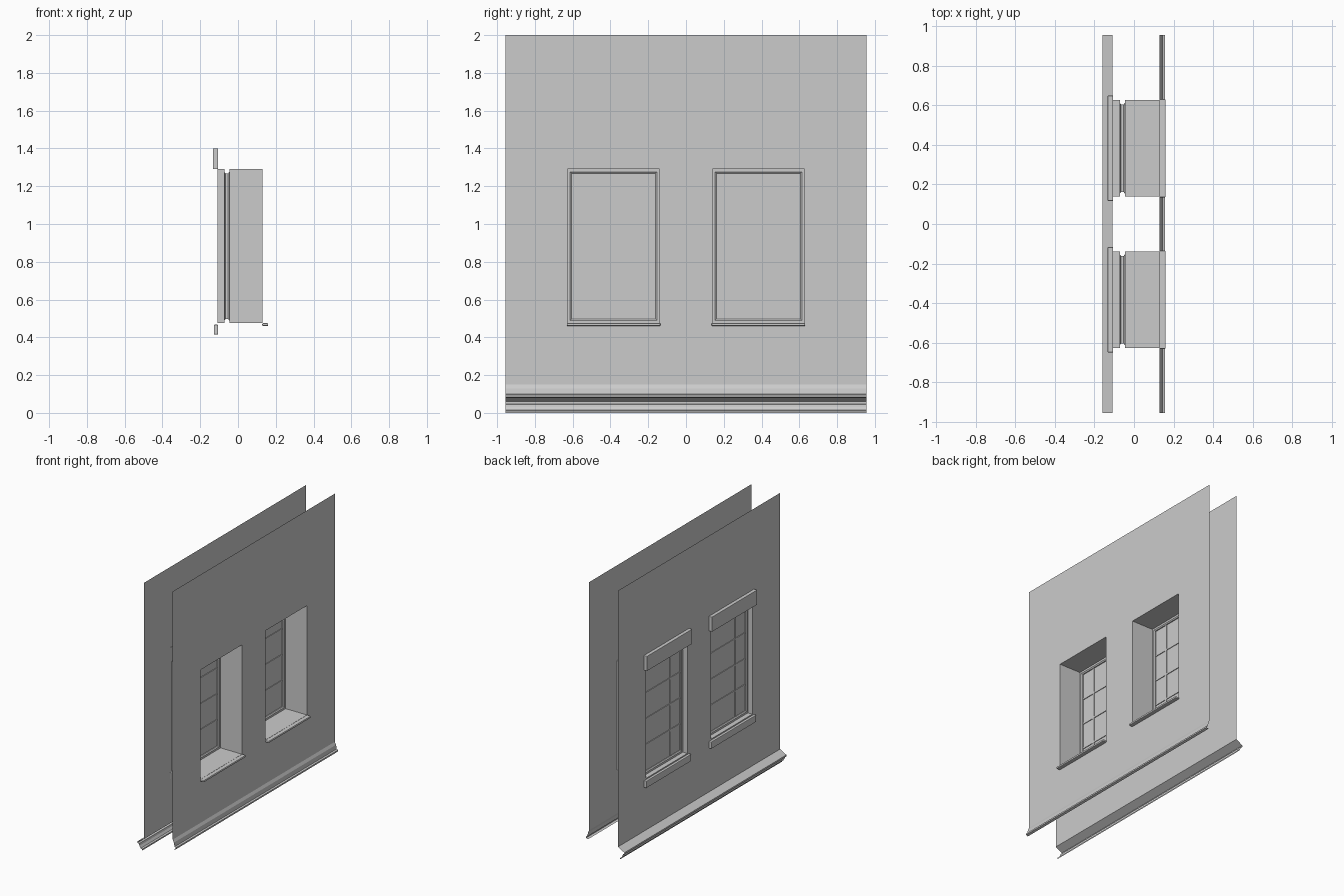
import bpy, bmesh
from mathutils import Vector

cube = bpy.data.objects.get("Cube")
if cube:
    bpy.data.objects.remove(cube)

# One plain plaster colour
plaster = bpy.data.materials.new("plaster_grey")
plaster.use_nodes = True
colour = (0.6, 0.6, 0.6, 1)
plaster.diffuse_color = colour
plaster.node_tree.nodes["Principled BSDF"].inputs["Base Color"].default_value = colour

HALF = 0.955                      # half length of the wall
OUTER, INNER = -0.108, 0.13       # the two wall sheets
CENTRES = (-0.383, 0.383)         # window centres
HW, SILL, HEAD = 0.244, 0.475, 1.29


def finish(name, bm):
    mesh = bpy.data.meshes.new(name)
    bm.to_mesh(mesh)
    bm.free()
    mesh.materials.append(plaster)
    obj = bpy.data.objects.new(name, mesh)
    bpy.context.collection.objects.link(obj)
    return obj


def box(name, x, y, z, bevel=0):
    bm = bmesh.new()
    bmesh.ops.create_cube(bm, size=1)
    for v in bm.verts:
        v.co = Vector([a + (b - a) * (c + 0.5) for (a, b), c in zip((x, y, z), v.co)])
    obj = finish(name, bm)
    if bevel:
        mod = obj.modifiers.new("rounding", "BEVEL")
        mod.width, mod.segments = bevel, 2
    return obj


def wall(name, x, bottom, facing):
    """Thin sheet with two window openings."""
    ys = [-HALF] + [c + s * HW for c in CENTRES for s in (-1, 1)] + [HALF]
    zs = [bottom, SILL, HEAD, 2]
    bm = bmesh.new()
    grid = [[bm.verts.new((x, y, z)) for z in zs] for y in ys]
    for i in range(len(ys) - 1):
        for j in range(len(zs) - 1):
            if i in (1, 3) and j == 1:
                continue
            quad = [grid[i][j], grid[i + 1][j], grid[i + 1][j + 1], grid[i][j + 1]]
            bm.faces.new(quad if facing > 0 else quad[::-1])
    return finish(name, bm)


def moulding(name, profile, facing):
    """Open profile of (x, z) points run along the wall."""
    bm = bmesh.new()
    rows = [[bm.verts.new((x, y, z)) for y in (-HALF, HALF)] for x, z in profile]
    for a, b in zip(rows, rows[1:]):
        quad = [b[0], b[1], a[1], a[0]]
        bm.faces.new(quad if facing > 0 else quad[::-1])
    return finish(name, bm)


def surround(name, centre, steps):
    """Window lining lofted through rectangles given as (x, inset)."""
    bm = bmesh.new()
    rings = []
    for x, inset in steps:
        w, lo, hi = HW - inset, SILL + inset, HEAD - inset
        rings.append([bm.verts.new((x, centre + y, z))
                      for y, z in ((-w, lo), (w, lo), (w, hi), (-w, hi))])
    for a, b in zip(rings, rings[1:]):
        for k in range(4):
            n = (k + 1) % 4
            bm.faces.new((a[k], a[n], b[n], b[k]))
    return finish(name, bm)


# Wall sheets and the mouldings at their feet
wall("outer_wall", OUTER, 0.09, -1)
wall("inner_wall", INNER, 0.15, 1)
moulding("outer_string_course", [
    (OUTER, 0.09), (-0.16, 0.06), (-0.16, 0.048), (-0.148, 0.045),
    (-0.145, 0.03), (-0.135, 0.014), (-0.123, 0.01), (-0.123, 0)], -1)
moulding("inner_skirting", [
    (INNER, 0.15), (0.14, 0.13), (0.145, 0.1), (0.157, 0.096),
    (0.157, 0.085), (0.14, 0.08)], 1)

# Windows
GLASS = -0.06
for side, c in zip(("right", "left"), CENTRES):
    surround(side + "_window_lining", c, [
        (OUTER, 0), (-0.072, 0), (-0.072, 0.014), (-0.066, 0.022),
        (-0.052, 0.022), (-0.046, 0.014), (-0.046, 0), (INNER, 0)])
    w, lo, hi = HW - 0.022, SILL + 0.022, HEAD - 0.022
    box(side + "_pane", (GLASS - 0.001, GLASS + 0.001), (c - w, c + w), (lo, hi))

    # Glazing bars
    depth = (GLASS - 0.006, GLASS + 0.006)
    for n in range(1, 4):
        z = lo + (hi - lo) * n / 4
        box(f"{side}_glazing_bar_{n}", depth, (c - w, c + w), (z - 0.006, z + 0.006))
    y = c - w * 0.5
    box(side + "_upright_bar", depth, (y - 0.008, y + 0.008), (lo, hi))

    # Stone lintel, outer apron and inner sill board
    span = (c - 0.266, c + 0.266)
    box(side + "_lintel", (-0.133, OUTER + 0.002), span, (HEAD, 1.4), 0.002)
    box(side + "_outer_sill", (-0.127, OUTER + 0.002), span, (0.415, 0.467), 0.004)
    box(side + "_inner_sill", (INNER - 0.002, 0.16), (c - 0.248, c + 0.248),
        (0.46, SILL), 0.005)
